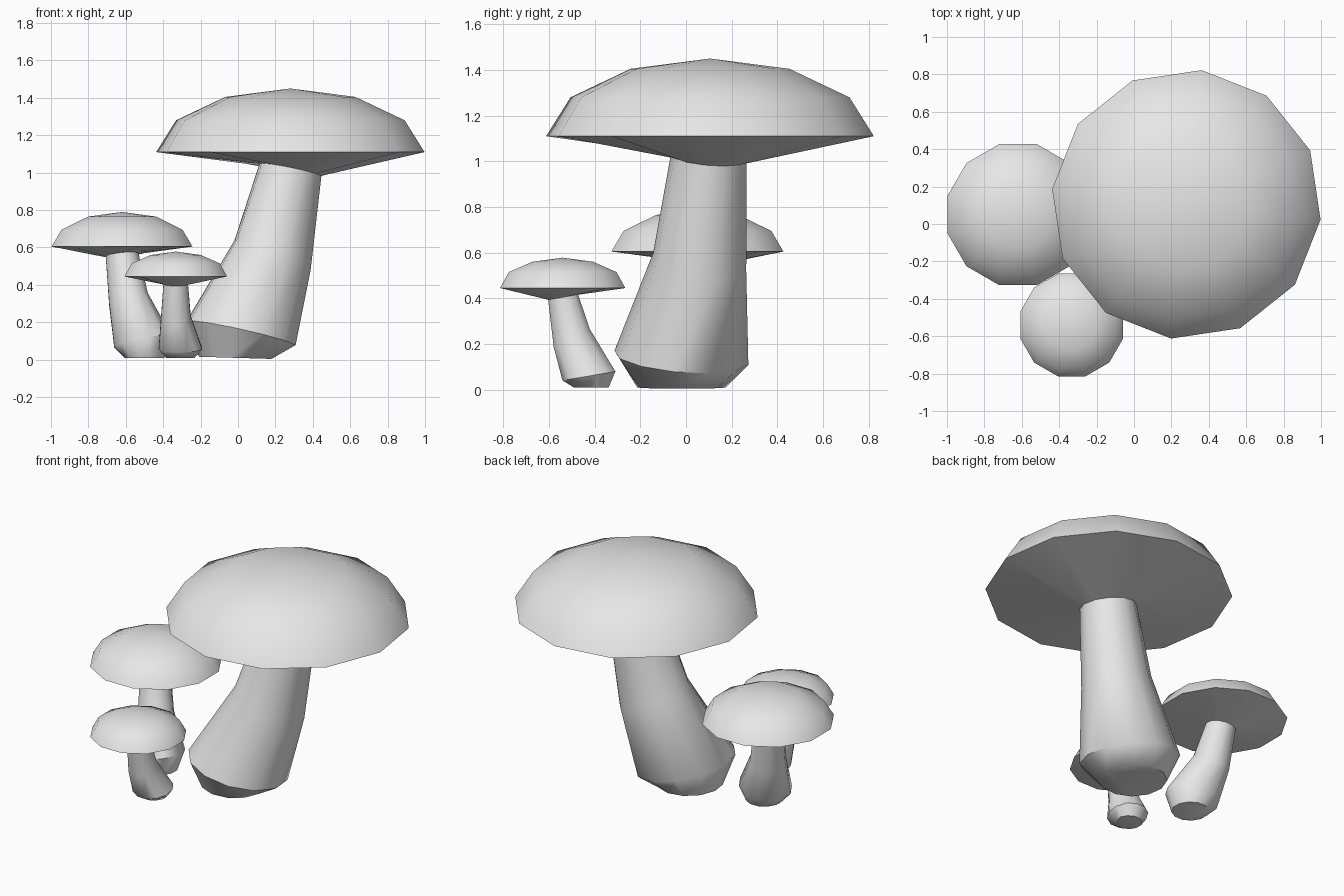
import bpy, bmesh
from math import cos, sin, pi, radians

SIDES = 12

old = bpy.data.objects.get("Cube")
if old:
    bpy.data.objects.remove(old, do_unlink=True)

grey = bpy.data.materials.new("light_grey")
grey.use_nodes = True
grey.diffuse_color = (0.8, 0.8, 0.8, 1)
grey.node_tree.nodes["Principled BSDF"].inputs["Base Color"].default_value = (0.8, 0.8, 0.8, 1)


def ring(bm, center, radius, slope=(0, 0), turn=0):
    """Circle of vertices, tilted by its rise along x and y."""
    verts = []
    for i in range(SIDES):
        a = radians(turn) + 2 * pi * i / SIDES
        dx, dy = radius * cos(a), radius * sin(a)
        z = center[2] + dx * slope[0] + dy * slope[1]
        verts.append(bm.verts.new((center[0] + dx, center[1] + dy, z)))
    return verts


def bridge(bm, low, high):
    for i in range(SIDES):
        j = (i + 1) % SIDES
        bm.faces.new((low[i], low[j], high[j], high[i]))


def finish(bm, name):
    mesh = bpy.data.meshes.new(name)
    bm.to_mesh(mesh)
    bm.free()
    mesh.materials.append(grey)
    ob = bpy.data.objects.new(name, mesh)
    bpy.context.collection.objects.link(ob)
    bpy.ops.object.select_all(action='DESELECT')
    ob.select_set(True)
    bpy.context.view_layer.objects.active = ob
    bpy.ops.object.shade_smooth_by_angle(angle=radians(48))


def mushroom(name, stem, cap_center, cap_rings, apex, turn):
    # Leaning stem: tilted rings from the flat foot to the neck
    bm = bmesh.new()
    rings = [ring(bm, c, r, s, turn) for c, r, s in stem]
    bm.faces.new(rings[0][::-1])
    for low, high in zip(rings, rings[1:]):
        bridge(bm, low, high)
    finish(bm, name + "_stem")

    # Cap: underside from the neck to the rim, then the dome
    bm = bmesh.new()
    x, y = cap_center
    c, r, s = stem[-1]
    rings = [ring(bm, c, r, s, turn)]
    rings += [ring(bm, (x, y, z), rad, turn=turn) for rad, z in cap_rings]
    for low, high in zip(rings, rings[1:]):
        bridge(bm, low, high)
    tip = bm.verts.new((x, y, apex))
    for i in range(SIDES):
        bm.faces.new((rings[-1][i], rings[-1][(i + 1) % SIDES], tip))
    finish(bm, name + "_cap")


# Stem rings: centre, radius, slope. Cap rings: radius, height.
mushroom("large_mushroom",
         [((-0.015, -0.02, 0.01), 0.195, (-0.03, 0)),
          ((0.015, -0.02, 0.14), 0.295, (-0.22, -0.08)),
          ((0.185, 0.06, 0.56), 0.205, (-0.4, -0.15)),
          ((0.28, 0.1, 1.015), 0.167, (-0.2, -0.08))],
         (0.28, 0.105), [(0.722, 1.11), (0.615, 1.28), (0.35, 1.405)], 1.45, -6.5)

mushroom("medium_mushroom",
         [((-0.5, -0.085, 0.01), 0.11, (0, 0)),
          ((-0.51, -0.08, 0.1), 0.157, (0.2, -0.1)),
          ((-0.585, 0.0, 0.32), 0.107, (0.25, -0.35)),
          ((-0.62, 0.045, 0.56), 0.09, (0.1, -0.15))],
         (-0.62, 0.05), [(0.39, 0.605), (0.335, 0.695), (0.188, 0.765)], 0.79, 15)

mushroom("small_mushroom",
         [((-0.308, -0.415, 0.01), 0.079, (0, 0)),
          ((-0.308, -0.425, 0.06), 0.12, (0, 0.17)),
          ((-0.332, -0.5, 0.225), 0.082, (0, 0.5)),
          ((-0.333, -0.538, 0.405), 0.068, (0, 0.17))],
         (-0.333, -0.54), [(0.284, 0.445), (0.244, 0.515), (0.138, 0.56)], 0.578, 15)
